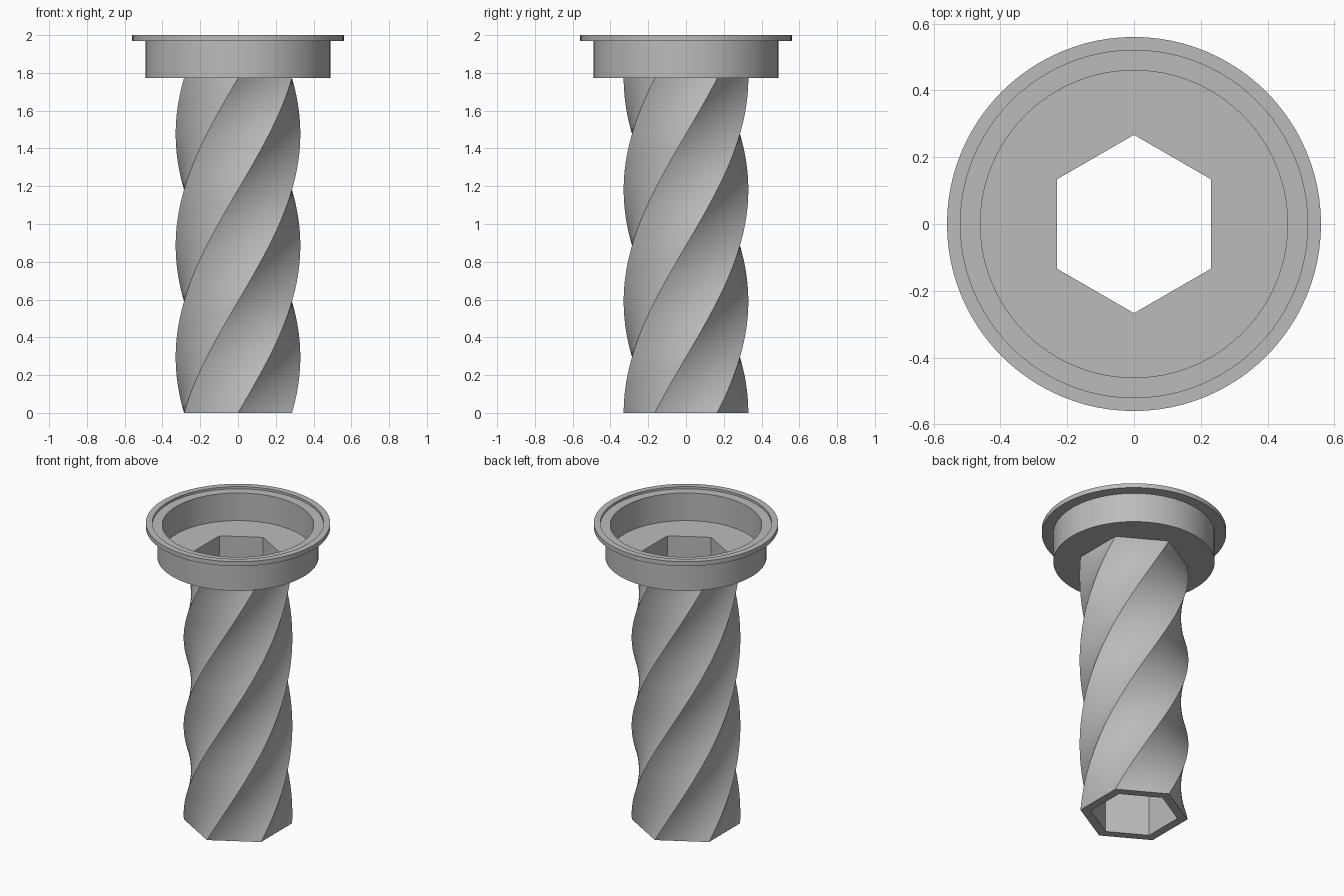
import bpy, bmesh, math

if "Cube" in bpy.data.objects:
    bpy.data.objects.remove(bpy.data.objects["Cube"])

SEG = 96            # points per ring, 16 along each hexagon side
FLOOR_BOTTOM = 1.772

metal = bpy.data.materials.new("grey metal")
metal.diffuse_color = (0.5, 0.5, 0.5, 1)
metal.use_nodes = True
metal.node_tree.nodes["Principled BSDF"].inputs["Base Color"].default_value = metal.diffuse_color


def circle(r, z):
    return [(r * math.sin(a), -r * math.cos(a), z)
            for a in (2 * math.pi * i / SEG for i in range(SEG))]


def hexagon(r, z, twist=0.0):
    """Hexagon ring with a corner facing front, turned by twist."""
    pts = []
    for i in range(SEG):
        side, t = divmod(i / (SEG // 6), 1)
        a = side * math.pi / 3 + twist
        b = a + math.pi / 3
        pts.append((r * ((1 - t) * math.sin(a) + t * math.sin(b)),
                    -r * ((1 - t) * math.cos(a) + t * math.cos(b)), z))
    return pts


def loft(name, rings):
    """Skin a list of rings, ordered so that faces point outwards."""
    bm = bmesh.new()
    loops = [[bm.verts.new(p) for p in ring] for ring in rings]
    for lo, hi in zip(loops, loops[1:]):
        for i in range(SEG):
            j = (i + 1) % SEG
            bm.faces.new((lo[i], lo[j], hi[j], hi[i]))
    mesh = bpy.data.meshes.new(name)
    bm.to_mesh(mesh)
    bm.free()
    mesh.materials.append(metal)
    ob = bpy.data.objects.new(name, mesh)
    bpy.context.collection.objects.link(ob)
    bpy.ops.object.select_all(action='DESELECT')
    ob.select_set(True)
    bpy.context.view_layer.objects.active = ob
    bpy.ops.object.shade_smooth_by_angle(angle=math.radians(30))
    return ob


# Twisted hexagonal shaft around a straight hexagonal bore
STEPS = 90
outside = [hexagon(0.33, FLOOR_BOTTOM * k / STEPS, math.pi * k / STEPS)
           for k in range(STEPS + 1)]
loft("twisted_shaft", [hexagon(0.267, FLOOR_BOTTOM), hexagon(0.267, 0)] + outside)

# Flanged cup: underside, wall, flange, stepped rim, inner wall, floor, bore
loft("flanged_cup", [
    hexagon(0.33, FLOOR_BOTTOM),
    circle(0.49, FLOOR_BOTTOM),
    circle(0.49, 1.97),
    circle(0.56, 1.97),
    circle(0.56, 2.0),
    circle(0.52, 2.0),
    circle(0.52, 1.985),
    circle(0.46, 1.985),
    circle(0.46, 1.80),
    hexagon(0.267, 1.80),
    hexagon(0.267, FLOOR_BOTTOM),
])
